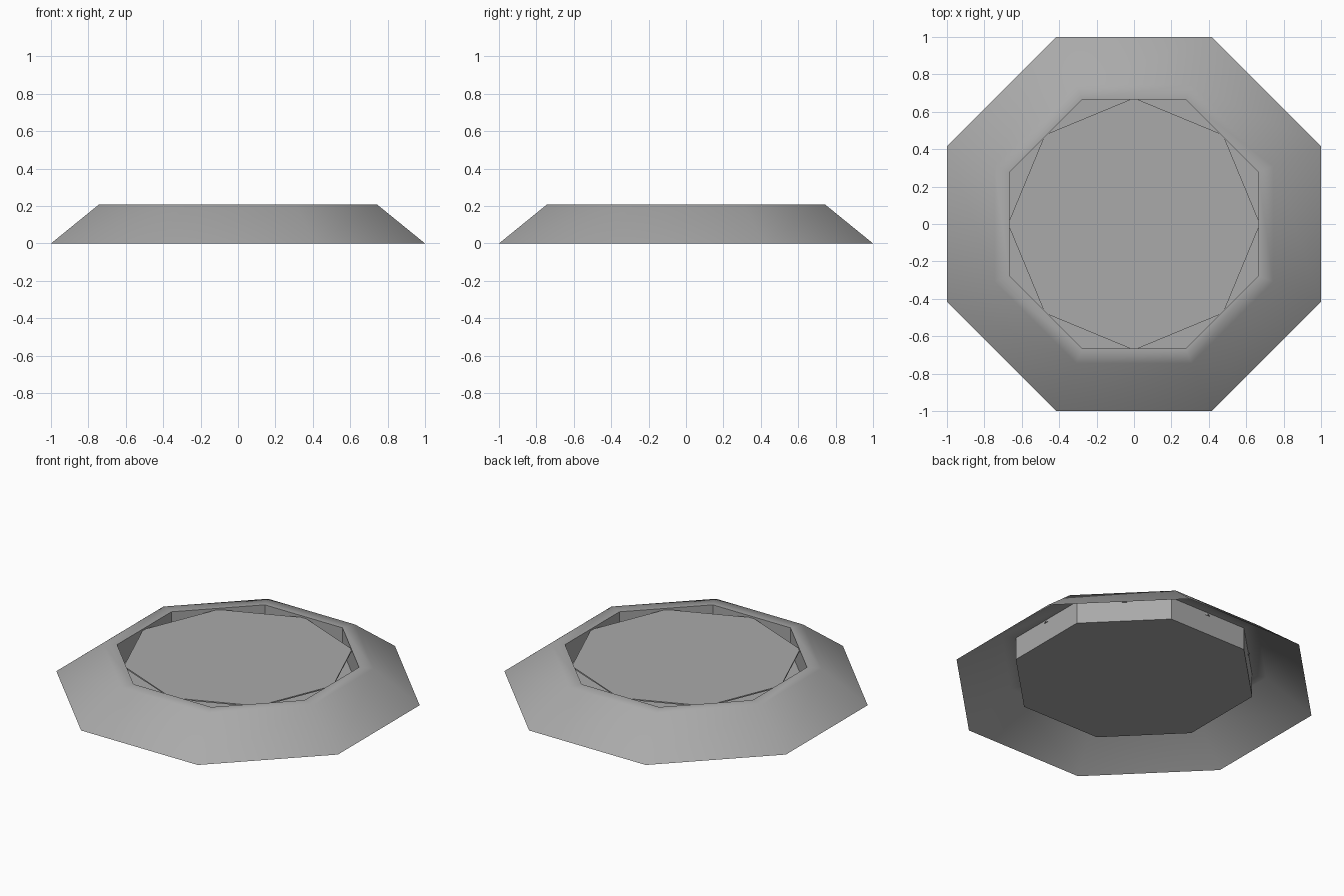
import bpy, bmesh, math
from mathutils import Vector

cube = bpy.data.objects.get("Cube")
if cube:
    bpy.data.objects.remove(cube, do_unlink=True)

SIDES = 8
FLAT_TO_CORNER = 1 / math.cos(math.pi / SIDES)

grey = bpy.data.materials.new("plain grey")
grey.use_nodes = True
colour = (0.4, 0.4, 0.4, 1)
grey.diffuse_color = colour
grey.node_tree.nodes["Principled BSDF"].inputs["Base Color"].default_value = colour


def ring(bm, radius, z, turn):
    step = 2 * math.pi / SIDES
    return [bm.verts.new((radius * math.cos((i + turn) * step),
                          radius * math.sin((i + turn) * step), z))
            for i in range(SIDES)]


def lathe(name, profile, turn, cap_start=False, cap_end=False):
    """Octagonal shell through (radius, z) points, listed bottom to top on the outside."""
    bm = bmesh.new()
    rings = [ring(bm, r, z, turn) for r, z in profile]
    for low, high in zip(rings, rings[1:]):
        for i in range(SIDES):
            j = (i + 1) % SIDES
            bm.faces.new((low[i], low[j], high[j], high[i]))
    if cap_start:
        bm.faces.new(rings[0][::-1])
    if cap_end:
        bm.faces.new(rings[-1])
    mesh = bpy.data.meshes.new(name)
    bm.to_mesh(mesh)
    bm.free()
    obj = bpy.data.objects.new(name, mesh)
    bpy.context.collection.objects.link(obj)
    mesh.materials.append(grey)
    return obj


# Sloping skirt, flat rim and recessed well with a closed floor
half_widths = [(1.0, 0), (0.745, 0.207), (0.666, 0.207), (0.666, 0.063)]
shell = lathe("skirt_and_well", [(h * FLAT_TO_CORNER, z) for h, z in half_widths], 0.5)
mesh = shell.data
bm = bmesh.new()
bm.from_mesh(mesh)
bm.verts.ensure_lookup_table()
bm.faces.new(bm.verts[-SIDES:])
bm.to_mesh(mesh)
bm.free()

# The skirt blends softly into the rim, the well stays crisp
bpy.ops.object.select_all(action="DESELECT")
shell.select_set(True)
bpy.context.view_layer.objects.active = shell
bpy.ops.object.shade_smooth_by_angle(angle=math.radians(42))
weighted = shell.modifiers.new("soft_rim", "WEIGHTED_NORMAL")
weighted.keep_sharp = True

# Thin lid turned by half a side, its corners just biting into the well wall
lathe("lid", [(0.674, 0.188), (0.674, 0.196)], 0, cap_start=True, cap_end=True)
